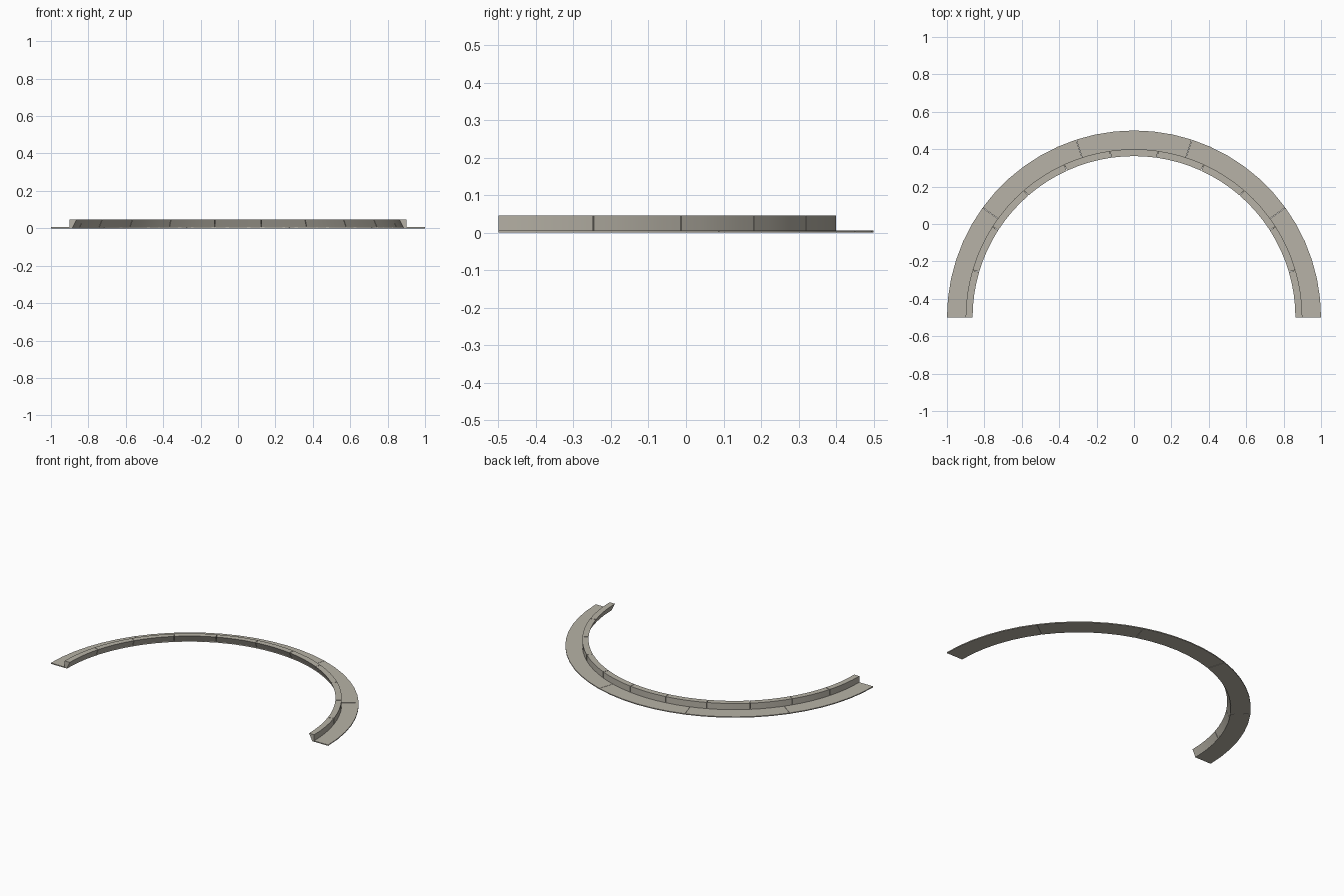
import bpy, bmesh
from math import pi, sin, cos, radians

if "Cube" in bpy.data.objects:
    bpy.data.objects.remove(bpy.data.objects["Cube"])

CENTRE_Y = -0.5

# warm grey stone
stone = bpy.data.materials.new("stone")
stone.diffuse_color = (0.475, 0.448, 0.385, 1)
stone.use_nodes = True
stone.node_tree.nodes["Principled BSDF"].inputs["Base Color"].default_value = stone.diffuse_color


def arc_piece(name, profile, a0, a1, steps):
    """Sweep a closed (radius, z) profile round the arch centre."""
    bm = bmesh.new()
    rings = []
    for i in range(steps + 1):
        a = a0 + (a1 - a0) * i / steps
        rings.append([bm.verts.new((r * cos(a), CENTRE_Y + r * sin(a), z))
                      for r, z in profile])
    n = len(profile)
    for p, q in zip(rings, rings[1:]):
        for j in range(n):
            k = (j + 1) % n
            bm.faces.new((p[j], p[k], q[k], q[j]))
    bm.faces.new(rings[0])
    bm.faces.new(rings[-1])
    bmesh.ops.recalc_face_normals(bm, faces=bm.faces)
    mesh = bpy.data.meshes.new(name)
    bm.to_mesh(mesh)
    bm.free()
    mesh.materials.append(stone)
    ob = bpy.data.objects.new(name, mesh)
    bpy.context.collection.objects.link(ob)
    bpy.context.view_layer.objects.active = ob
    ob.select_set(True)
    bpy.ops.object.shade_smooth_by_angle(angle=radians(25))
    ob.select_set(False)


def ring_of_pieces(name, profile, count, steps, gap):
    span = pi / count
    for i in range(count):
        g0 = gap if i > 0 else 0
        g1 = gap if i < count - 1 else 0
        arc_piece(f"{name}_{i + 1}", profile, i * span + g0, (i + 1) * span - g1, steps)


# thin flat paving behind the kerb
paving = [(0.884, 0.0), (1.0, 0.0), (1.0, 0.006), (0.884, 0.006)]
ring_of_pieces("paving_slab", paving, 5, 6, 0.001)

# kerb stones with an undercut inner face
kerb = [(0.9, 0.004), (0.9, 0.046), (0.863, 0.046), (0.884, 0.004)]
ring_of_pieces("kerb_stone", kerb, 11, 4, 0.0015)
